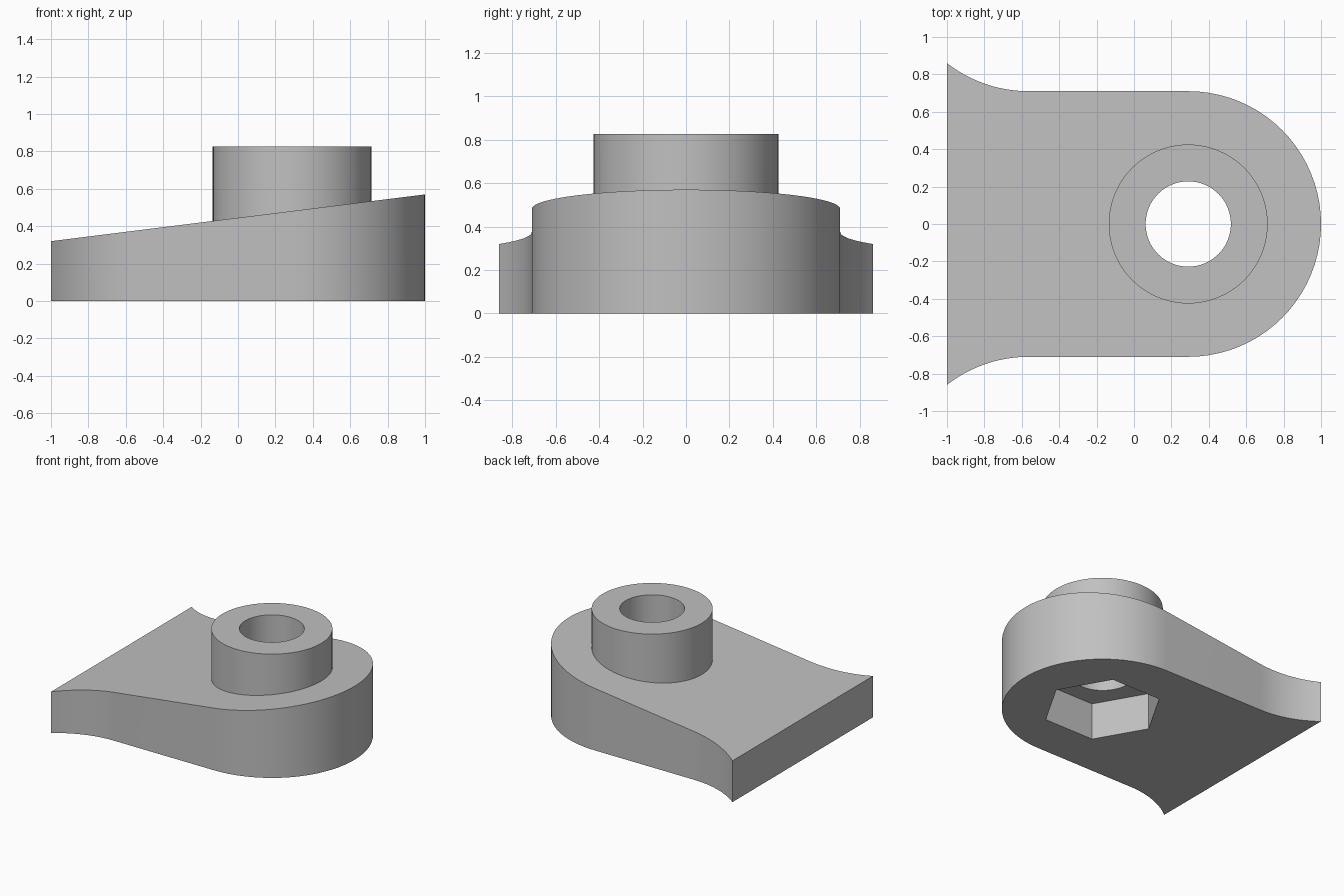
import bpy, bmesh, math
from math import sin, cos, pi

if "Cube" in bpy.data.objects:
    bpy.data.objects.remove(bpy.data.objects["Cube"], do_unlink=True)

R = 0.71             # rounded end and root flare radius
CX = 1 - R           # common axis of collar, bore and nut pocket
HALF_ROOT = 0.86

grey = bpy.data.materials.new("plain grey")
grey.use_nodes = True
colour = (0.53, 0.53, 0.53, 1)
grey.diffuse_color = colour
grey.node_tree.nodes["Principled BSDF"].inputs["Base Color"].default_value = colour


def prism(name, outline, z0, top):
    """Extrude a plan outline from z0 up to the height top(x)."""
    bm = bmesh.new()
    low = [bm.verts.new((x, y, z0)) for x, y in outline]
    high = [bm.verts.new((x, y, top(x))) for x, y in outline]
    bm.faces.new(low[::-1])
    bm.faces.new(high)
    n = len(outline)
    for i in range(n):
        j = (i + 1) % n
        bm.faces.new((low[i], low[j], high[j], high[i]))
    bmesh.ops.recalc_face_normals(bm, faces=bm.faces)
    mesh = bpy.data.meshes.new(name)
    bm.to_mesh(mesh)
    bm.free()
    mesh.materials.append(grey)
    obj = bpy.data.objects.new(name, mesh)
    bpy.context.collection.objects.link(obj)
    return obj


def ring(radius, sides):
    return [(CX + radius * cos(2 * pi * i / sides), radius * sin(2 * pi * i / sides))
            for i in range(sides)]


def combine(target, tool, operation):
    """Apply a boolean and remove the tool object."""
    tool.hide_render = True
    mod = target.modifiers.new(tool.name, "BOOLEAN")
    mod.operation, mod.object, mod.solver = operation, tool, "EXACT"
    bpy.context.view_layer.objects.active = target
    bpy.ops.object.modifier_apply(modifier=mod.name)
    bpy.data.objects.remove(tool, do_unlink=True)


# Sloped arm: rounded end, straight sides and concave flares at the root
sweep = math.acos(1 - (HALF_ROOT - R) / R)
flare_x = -1 + R * sin(sweep)
flare = [(flare_x - R * sin(sweep * i / 12), 2 * R - R * cos(sweep * i / 12))
         for i in range(13)]
tip = [(CX + R * cos(a), R * sin(a)) for a in (pi * (i / 40 - 0.5) for i in range(41))]
outline = tip + flare + [(x, -y) for x, y in reversed(flare)]
arm = prism("sloped_arm", outline, 0, lambda x: 0.445 + 0.125 * x)

# Raised collar, hexagonal nut pocket underneath, and the through bore
combine(arm, prism("collar", ring(0.425, 80), 0.35, lambda x: 0.826), "UNION")
combine(arm, prism("nut_pocket", ring(0.425, 6), -0.2, lambda x: 0.286), "DIFFERENCE")
combine(arm, prism("bore", ring(0.228, 64), 0.1, lambda x: 1.2), "DIFFERENCE")

# Smooth round walls, sharp rims
bpy.ops.object.select_all(action="DESELECT")
arm.select_set(True)
bpy.context.view_layer.objects.active = arm
bpy.ops.object.shade_smooth_by_angle(angle=math.radians(30))
